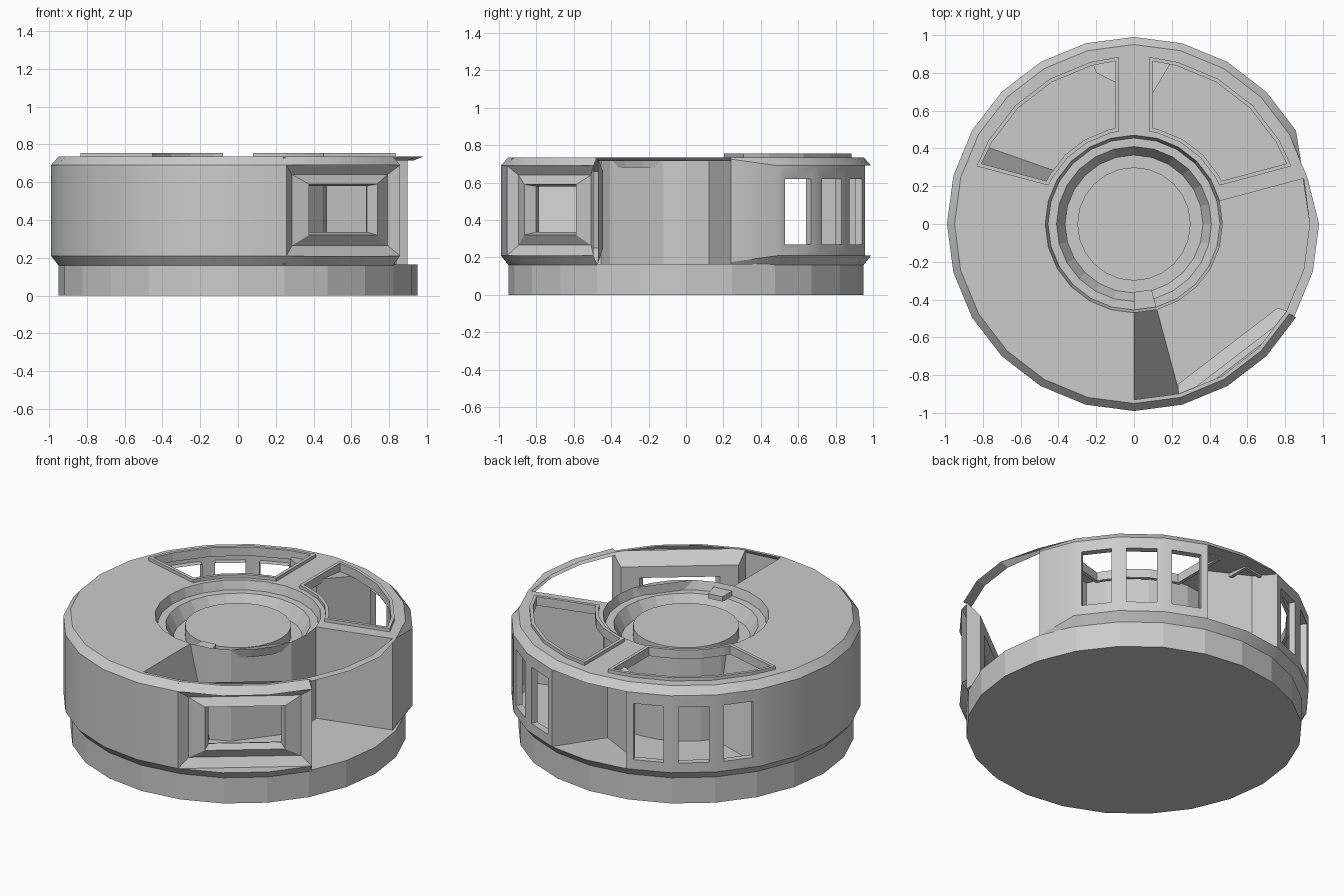
import bpy, bmesh, math
from mathutils import Vector

if "Cube" in bpy.data.objects:
    bpy.data.objects.remove(bpy.data.objects["Cube"])

grey = bpy.data.materials.new("plain grey")
grey.diffuse_color = (0.6, 0.6, 0.6, 1)
grey.use_nodes = True
grey.node_tree.nodes["Principled BSDF"].inputs["Base Color"].default_value = grey.diffuse_color

FLOOR, LOW, HIGH, TOP = 0.165, 0.21, 0.69, 0.735
R_OUT, R_TOP, R_HUB, R_BASE = 0.99, 0.95, 0.47, 0.95


def P(angle, r, z):
    a = math.radians(angle)
    return Vector((r * math.cos(a), r * math.sin(a), z))


def at(p, z):
    return Vector((p[0], p[1], z))


def make(name, faces, smooth=False, normals=True):
    """Build an object from a list of faces given as point lists."""
    bm = bmesh.new()
    for f in faces:
        bm.faces.new([bm.verts.new(p) for p in f])
    bmesh.ops.remove_doubles(bm, verts=bm.verts, dist=0.0005)
    if normals:
        bmesh.ops.recalc_face_normals(bm, faces=bm.faces)
    return finish(name, bm, smooth)


def finish(name, bm, smooth=False):
    me = bpy.data.meshes.new(name)
    bm.to_mesh(me)
    bm.free()
    me.materials.append(grey)
    ob = bpy.data.objects.new(name, me)
    bpy.context.collection.objects.link(ob)
    if smooth:
        bpy.ops.object.select_all(action='DESELECT')
        ob.select_set(True)
        bpy.context.view_layer.objects.active = ob
        bpy.ops.object.shade_smooth_by_angle(angle=math.radians(30))
    return ob


def bridge(a, b, closed=True):
    n = len(a)
    return [[a[i], a[(i + 1) % n], b[(i + 1) % n], b[i]]
            for i in range(n if closed else n - 1)]


def arc(a0, a1, r, z):
    return [P(a, r, z) for a in range(a0, a1 + 1, 15)]


# Base disc
low, high = arc(0, 345, R_BASE, 0), arc(0, 345, R_BASE, FLOOR)
make("base_disc", bridge(low, high) + [low[::-1], high])


# Outer drum wall: flare, upright band, top chamfer; it ramps in at 15 degrees
def wall_points(a):
    if a == 15:
        return [P(a, 0.93, z) for z in (FLOOR, 0.175, 0.725, TOP)]
    return [P(a, R_BASE, FLOOR - 0.005), P(a, R_OUT, LOW),
            P(a, R_OUT, HIGH), P(a, R_TOP, TOP)]


def window_facet(a, b, c, d):
    """Facet with a rectangular opening and a reveal going inwards."""
    def q(u, z):
        return at(a.lerp(b, u), z)
    hole = [q(0.17, 0.27), q(0.84, 0.27), q(0.84, 0.62), q(0.17, 0.62)]
    mid = (a + b) / 2
    inward = Vector((-mid.x, -mid.y, 0)).normalized() * 0.04
    return bridge([a, b, c, d], hole) + bridge(hole, [p + inward for p in hole])


wall = []
for a in range(15, 330, 15):
    p, q = wall_points(a), wall_points(a + 15)
    for k in range(3):
        quad = [p[k], q[k], q[k + 1], p[k + 1]]
        if k == 1:
            if 75 <= a < 105 or a >= 285:
                continue                      # open bay and front panel
            if 30 <= a < 75 or 105 <= a < 150:
                wall += window_facet(*quad)
                continue
        wall.append(quad)
make("drum_wall", wall, smooth=True)


# Top plate with two framed holes and one open sector
def hole_loop(a0, a1, z, half=0.08, r0=0.497, r1=0.888):
    """Sector hole whose sides run parallel to the spokes at a0 and a1."""
    def side(r):
        return math.degrees(math.asin(half / r))
    mids = range(a0 + 15, a1 - 14, 15)
    inner = [a0 + side(r0)] + list(mids) + [a1 - side(r0)]
    outer = [a0 + side(r1)] + list(mids) + [a1 - side(r1)]
    return [P(a, r0, z) for a in inner] + [P(a, r1, z) for a in outer[::-1]]


rooms = [("back_right", 15, 90), ("back_left", 90, 165)]
loops = [arc(15, 330, R_TOP, TOP) + arc(-30, 0, 0.98, TOP),
         arc(15, 270, R_HUB, TOP) + arc(270, 375, 0.93, TOP)]
loops += [hole_loop(a0, a1, TOP) for _, a0, a1 in rooms]
bm = bmesh.new()
for loop in loops:
    vs = [bm.verts.new(p) for p in loop]
    for i, v in enumerate(vs):
        bm.edges.new((v, vs[(i + 1) % len(vs)]))
bmesh.ops.triangle_fill(bm, use_beauty=True, use_dissolve=False,
                        edges=bm.edges[:], normal=(0, 0, 1))
for f in bm.faces:
    if f.normal.z < 0:
        f.normal_flip()
finish("top_plate", bm)

# Raised lips around the two holes
for name, a0, a1 in rooms:
    inset = dict(half=0.1, r0=0.517, r1=0.868)
    rings = [hole_loop(a0, a1, 0.70), hole_loop(a0, a1, 0.755),
             hole_loop(a0, a1, 0.755, **inset), hole_loop(a0, a1, 0.70, **inset)]
    make(name + "_hole_lip", sum((bridge(rings[i], rings[(i + 1) % 4])
                                  for i in range(4)), []))

# Thin underside of the rim crossing the open sector
make("open_rim", bridge(arc(-30, 0, 0.98, TOP) + [P(15, 0.93, TOP)],
                        arc(-30, 0, 0.93, 0.715) + [P(15, 0.925, 0.715)], False))

# Hub wall, with one long flat side towards the front right
hub = [15 * i for i in range(1, 21)] + [345, 360]
make("hub_wall", bridge([P(a, R_HUB, FLOOR) for a in hub],
                        [P(a, R_HUB, TOP) for a in hub]))

# Round pit with a central disc
profile = [(0.47, TOP), (0.455, 0.68), (0.41, 0.68), (0.365, 0.60),
           (0.30, 0.60), (0.30, 0.67)]
rings = [arc(0, 345, r, z) for r, z in profile]
pit = sum((bridge(rings[i], rings[i + 1]) for i in range(len(rings) - 1)), [])
pit = [f[::-1] for f in pit] + [rings[-1]]
make("centre_pit", [f for f in pit], normals=False)

# Small block on the pit ledge
corners = [(-90, 0.36), (-90, 0.455), (-75, 0.455), (-75, 0.36)]
lo, hi = ([P(a, r, z) for a, r in corners] for z in (0.68, 0.71))
make("ledge_block", bridge(lo, hi) + [lo[::-1], hi])

# Partition walls: upright at 15 degrees, leaning at the two plain ends
make("side_partition", [[P(15, R_HUB, FLOOR), P(15, 0.93, FLOOR),
                         P(15, 0.93, TOP), P(15, R_HUB, TOP)]])
make("front_leaning_wall", [[P(285, R_HUB, FLOOR), P(285, 0.96, FLOOR),
                             P(270, 0.95, TOP), P(270, R_HUB, TOP)]])
make("back_leaning_wall", [[P(145, R_HUB, FLOOR), P(153, 0.95, FLOOR),
                            P(160, 0.89, TOP), P(155, R_HUB, TOP)]])

# Recessed bay at the back
plan = [P(75, R_OUT, 0), Vector((0.08, 0.66, 0)), Vector((-0.2, 0.8, 0)),
        P(105, R_OUT, 0)]
inner_z = [LOW, 0.20, 0.20, LOW]
floor = [at(p, z) for p, z in zip(plan, inner_z)]
ceiling = [at(p, z) for p, z in zip(plan, [HIGH, TOP - 0.01, TOP - 0.01, HIGH])]
make("bay_walls", bridge(floor, ceiling, False))
make("bay_floor", [floor + [P(90, R_OUT, LOW)]])
make("bay_ceiling", [ceiling + [P(90, R_OUT, HIGH)]])

# Front window panel: stepped frame on the chord, then a tunnel inwards
left, right = P(285, R_OUT, 0), P(330, R_OUT, 0)
inward = -P(307.5, 1, 0)


def rect(u, z0, z1, depth):
    pts = [(u, z0), (1 - u, z0), (1 - u, z1), (u, z1)]
    return [at(left.lerp(right, s), z) + inward * depth for s, z in pts]


steps = [rect(0, LOW, HIGH, 0), rect(0.08, 0.265, 0.64, 0.03),
         rect(0.2, 0.32, 0.59, 0.0), rect(0.23, 0.335, 0.58, 0.06),
         rect(0.2, 0.32, 0.59, 0.10), rect(0.06, 0.25, 0.66, 0.10)]
panel = sum((bridge(steps[i], steps[i + 1]) for i in range(len(steps) - 1)), [])
panel += [arc(285, 330, R_OUT, LOW), arc(285, 330, R_OUT, HIGH)]
back = steps[-1]
outer = rect(0, FLOOR, TOP - 0.005, 0.03)
panel += bridge(back, outer)
make("front_window_panel", panel)
